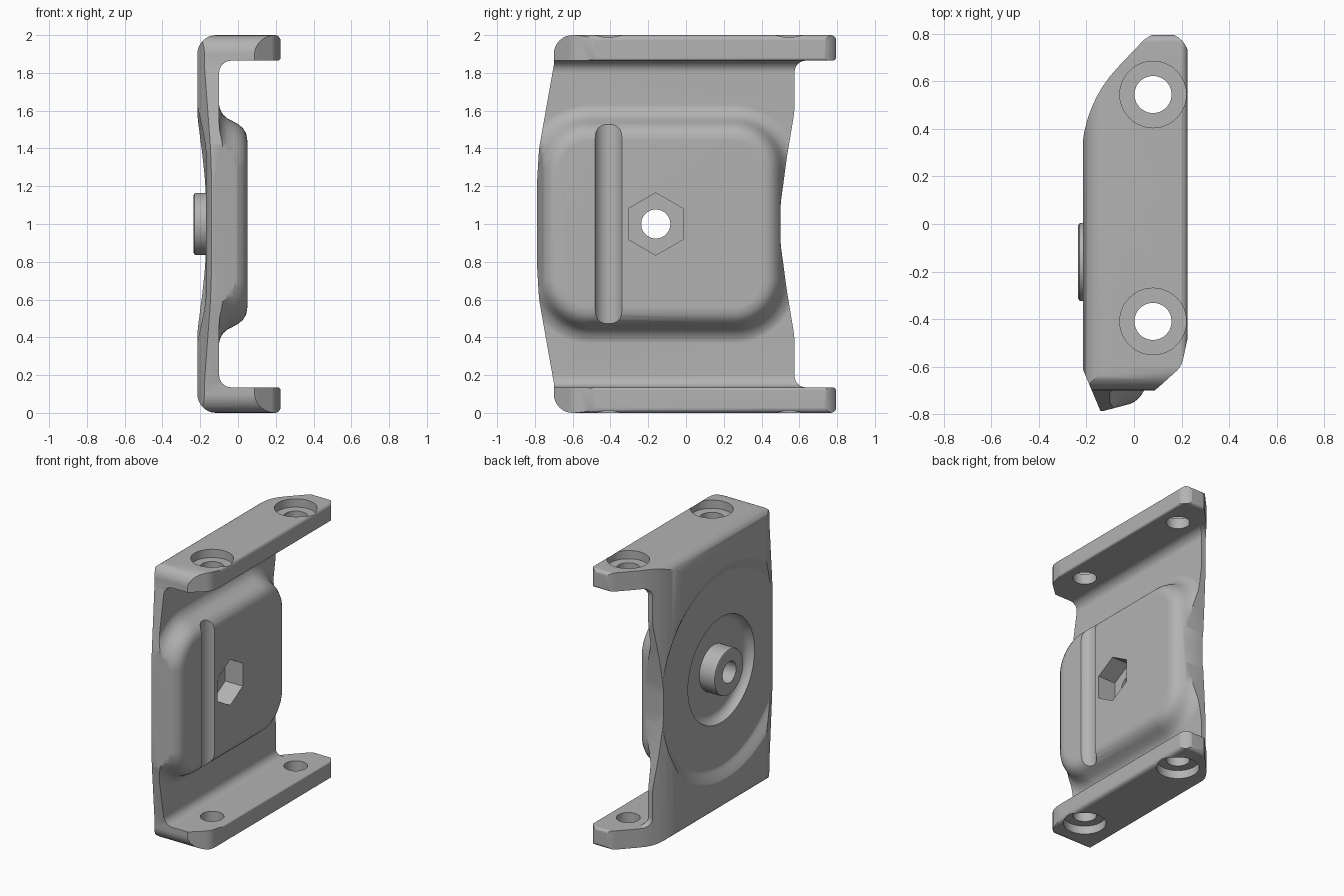
import bpy, bmesh, math
from mathutils import Vector

cube = bpy.data.objects.get("Cube")
if cube:
    bpy.data.objects.remove(cube, do_unlink=True)

steel = bpy.data.materials.new("grey_steel")
steel.use_nodes = True
GREY = (0.45, 0.45, 0.45, 1)
steel.diffuse_color = GREY
steel.node_tree.nodes["Principled BSDF"].inputs["Base Color"].default_value = GREY

HUB_Y, HUB_Z = -0.16, 1.0


def rounded(corners, steps=8):
    """Polygon from (a, b, radius) corners, with each corner turned into an arc."""
    out = []
    for i, (a, b, r) in enumerate(corners):
        p = Vector((a, b))
        if r == 0:
            out.append(p)
            continue
        u = (Vector(corners[i - 1][:2]) - p).normalized()
        v = (Vector(corners[(i + 1) % len(corners)][:2]) - p).normalized()
        half = u.angle(v) / 2
        centre = p + (u + v).normalized() * (r / math.sin(half))
        s = p + u * (r / math.tan(half)) - centre
        e = p + v * (r / math.tan(half)) - centre
        sweep = math.pi - 2 * half
        for k in range(steps + 1):
            t = k / steps
            out.append(centre + (s * math.sin((1 - t) * sweep)
                                 + e * math.sin(t * sweep)) / math.sin(sweep))
    return out


def make(name, bm):
    bmesh.ops.recalc_face_normals(bm, faces=bm.faces)
    mesh = bpy.data.meshes.new(name)
    bm.to_mesh(mesh)
    bm.free()
    mesh.materials.append(steel)
    ob = bpy.data.objects.new(name, mesh)
    bpy.context.collection.objects.link(ob)
    return ob


def loft(name, rings):
    """Solid through matching rings of points, capped at both ends."""
    bm = bmesh.new()
    loops = [[bm.verts.new(p) for p in ring] for ring in rings]
    n = len(loops[0])
    for lo, hi in zip(loops, loops[1:]):
        for i in range(n):
            j = (i + 1) % n
            bm.faces.new((lo[i], lo[j], hi[j], hi[i]))
    bm.faces.new(loops[0])
    bm.faces.new(loops[-1])
    return make(name, bm)


def prism(name, outline, place, start, end):
    return loft(name, [[place(p.x, p.y, d) for p in outline] for d in (start, end)])


def along_x(a, b, d):
    return (d, a, b)


def along_y(a, b, d):
    return (a, d, b)


def along_z(a, b, d):
    return (a, b, d)


def disc(y, z, radius, sides=48, turn=0.0):
    return [Vector((y + radius * math.cos(turn + math.tau * i / sides),
                    z + radius * math.sin(turn + math.tau * i / sides)))
            for i in range(sides)]


def turned(name, profile, sides=96):
    """Solid of revolution about the hub axis from (x, radius) points."""
    return loft(name, [[along_x(p.x, p.y, x) for p in disc(HUB_Y, HUB_Z, r, sides)]
                       for x, r in profile])


def combine(ob, tool, operation):
    mod = ob.modifiers.new(operation, "BOOLEAN")
    mod.operation = operation
    mod.solver = "EXACT"
    mod.object = tool
    bpy.context.view_layer.objects.active = ob
    bpy.ops.object.modifier_apply(modifier=mod.name)
    bpy.data.objects.remove(tool, do_unlink=True)


# Channel: a web with a flange at the top and bottom
half = [(-0.1, 1.865, 0.065), (0.225, 1.865, 0.015), (0.225, 2, 0.03), (-0.215, 2, 0.1)]
mirrored = [(a, 2 - b, r) for a, b, r in reversed(half)]
bracket = prism("mounting_bracket", rounded(half + mirrored), along_y, -1, 1)

# Raised pad on the inner face, with a flared foot and rounded crown
def pad_ring(x, grow):
    y0, y1, h, r = -0.76 - grow, 0.5 + grow, 0.54 + grow, 0.25 + grow
    ring = rounded([(y0, 1 - h, r), (y1, 1 - h, r), (y1, 1 + h, r), (y0, 1 + h, r)], 12)
    return [along_x(p.x, p.y, x) for p in ring]


pad = [(-0.15, 0.11), (-0.103, 0.11), (-0.096, 0.07), (-0.08, 0.04), (-0.055, 0.018),
       (-0.02, 0), (0.005, -0.014), (0.027, -0.034), (0.043, -0.06), (0.05, -0.1)]
combine(bracket, loft("pad", [pad_ring(x, g) for x, g in pad]), "UNION")

# Side silhouette trims the web ends and the flange corners
side = [(0.5, 1.1, 0.6), (0.535, 1.36, 0.6), (0.575, 1.6, 0.5), (0.575, 1.865, 0.06),
        (0.795, 1.865, 0.02), (0.795, 2, 0.03), (-0.7, 2, 0.1), (-0.7, 1.84, 0),
        (-0.778, 1.4, 0.6), (-0.79, 1.2, 0.6)]
side += [(a, 2 - b, r) for a, b, r in reversed(side)]
combine(bracket, prism("side_trim", rounded(side), along_x, -1, 1), "INTERSECT")

# Plan outline sweeps the back corner and clips the front ones
plan = [(-0.22, 0.5, 0.55), (0.07, 0.805, 0.12), (0.23, 0.8, 0.1), (0.23, -0.46, 0.2),
        (0.2, -0.6, 0.1), (0.1, -0.69, 0.05), (0.03, -0.745, 0), (-0.14, -0.79, 0.01),
        (-0.22, -0.6, 0.1)]
combine(bracket, prism("plan_trim", rounded(plan), along_z, -1, 3), "INTERSECT")

# Round dish on the outer face with a deeper groove around the hub
dish = [(-0.3, 0.79), (-0.22, 0.79), (-0.212, 0.765), (-0.2, 0.74), (-0.185, 0.715),
        (-0.174, 0.695), (-0.17, 0.68)]
combine(bracket, turned("dish", dish), "DIFFERENCE")
groove = [(-0.2, 0.38), (-0.168, 0.38), (-0.145, 0.373), (-0.125, 0.358),
          (-0.113, 0.338), (-0.11, 0.315)]
combine(bracket, turned("groove", groove), "DIFFERENCE")

# Hub boss with a chamfered rim
boss = [(-0.08, 0.165), (-0.222, 0.165), (-0.23, 0.162), (-0.235, 0.152)]
combine(bracket, turned("boss", boss), "UNION")

# Hexagonal nut pocket and bolt hole through the hub
hexagon = disc(HUB_Y, HUB_Z, 0.165, 6, math.pi / 6)
combine(bracket, prism("nut_pocket", hexagon, along_x, -0.09, 0.3), "DIFFERENCE")
combine(bracket, prism("hub_hole", disc(HUB_Y, HUB_Z, 0.077), along_x, -0.5, 0.5), "DIFFERENCE")

# Counterbored screw holes in both flanges
for y in (-0.41, 0.545):
    combine(bracket, prism("screw_hole", disc(0.08, y, 0.078), along_z, -1, 3), "DIFFERENCE")
    for low, high in ((-0.5, 0.06), (1.94, 2.5)):
        combine(bracket, prism("counterbore", disc(0.08, y, 0.14), along_z, low, high), "DIFFERENCE")

# Smooth the rounded surfaces and keep the machined edges crisp
bpy.ops.object.select_all(action="DESELECT")
bracket.select_set(True)
bpy.context.view_layer.objects.active = bracket
bpy.ops.object.shade_smooth_by_angle(angle=math.radians(32))
weighted = bracket.modifiers.new("even_shading", "WEIGHTED_NORMAL")
weighted.keep_sharp = True
